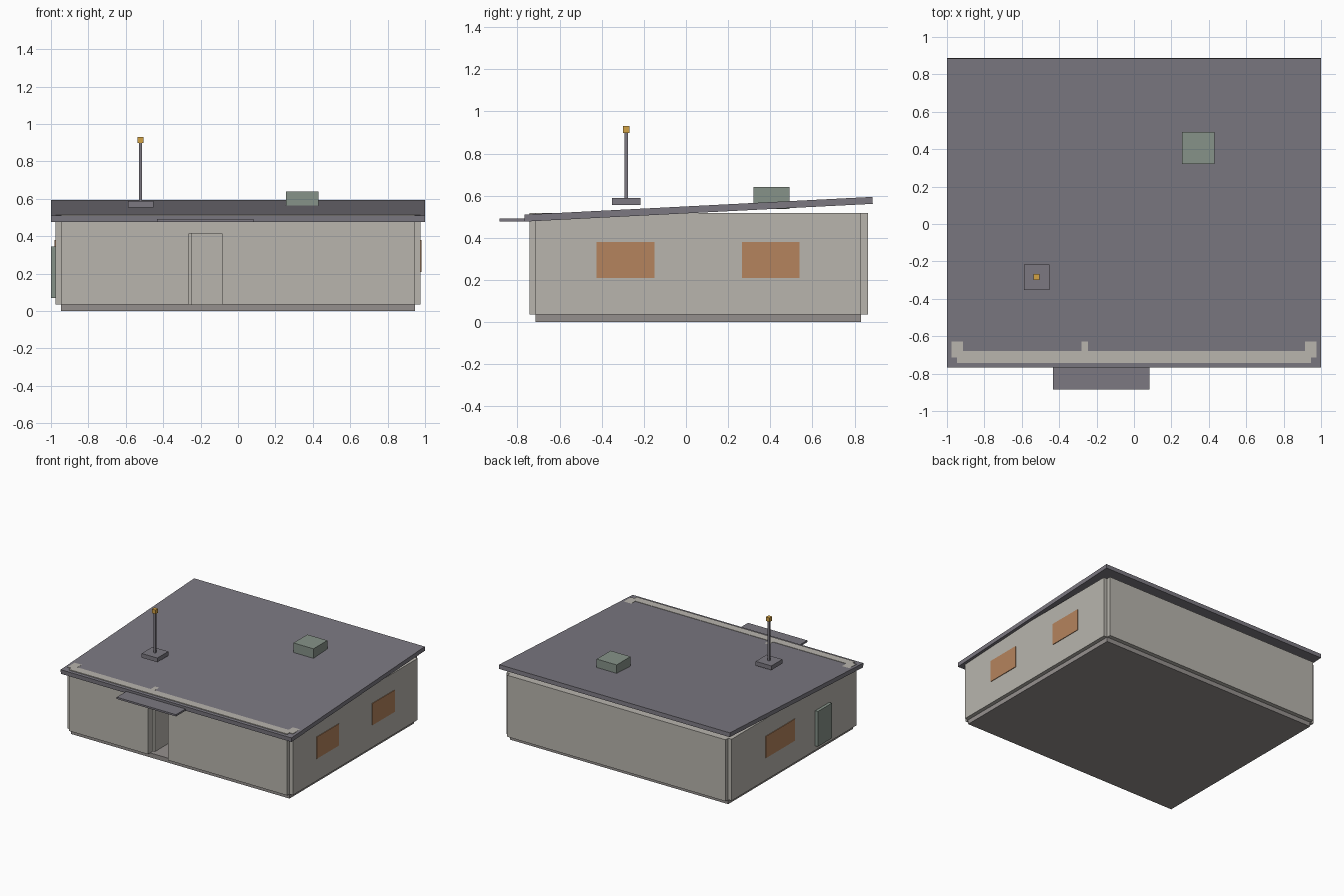
import bpy, bmesh, math
from mathutils import Matrix, Vector

if "Cube" in bpy.data.objects:
    bpy.data.objects.remove(bpy.data.objects["Cube"])


def material(name, rgb):
    m = bpy.data.materials.new(name)
    m.diffuse_color = (*rgb, 1)
    m.use_nodes = True
    m.node_tree.nodes["Principled BSDF"].inputs["Base Color"].default_value = m.diffuse_color
    return m


WALL = material("plaster", (0.48, 0.46, 0.42))
BASE = material("footing_stone", (0.30, 0.28, 0.27))
ROOF = material("roof_sheet", (0.20, 0.19, 0.22))
GLASS = material("amber_window", (0.46, 0.23, 0.11))
GREEN = material("green_metal", (0.24, 0.29, 0.25))
LAMP = material("yellow_lamp", (0.65, 0.36, 0.06))


def finish(name, bm, mat):
    bmesh.ops.recalc_face_normals(bm, faces=bm.faces)
    me = bpy.data.meshes.new(name)
    bm.to_mesh(me)
    bm.free()
    me.materials.append(mat)
    ob = bpy.data.objects.new(name, me)
    bpy.context.collection.objects.link(ob)
    return ob


def box(name, x, y, z, mat):
    """Box from (min, max) ranges, origin at its centre."""
    bm = bmesh.new()
    size = (x[1] - x[0], y[1] - y[0], z[1] - z[0])
    bmesh.ops.create_cube(bm, size=1, matrix=Matrix.Diagonal((*size, 1)))
    ob = finish(name, bm, mat)
    ob.location = (sum(x) / 2, sum(y) / 2, sum(z) / 2)
    return ob


FLOOR, TOP = 0.035, 0.517

# Footing slab, which is also the floor
box("footing", (-0.947, 0.947), (-0.715, 0.83), (0, FLOOR), BASE)

# Front wall: outline with a doorway notch, extruded inwards
outline = [(-0.947, FLOOR), (-0.262, FLOOR), (-0.262, 0.415), (-0.085, 0.415),
           (-0.085, FLOOR), (0.947, FLOOR), (0.947, TOP), (-0.947, TOP)]
bm = bmesh.new()
face = bm.faces.new([bm.verts.new((x, -0.743, z)) for x, z in outline])
ext = bmesh.ops.extrude_face_region(bm, geom=[face])
bmesh.ops.translate(bm, vec=Vector((0, 0.063, 0)),
                    verts=[v for v in ext["geom"] if isinstance(v, bmesh.types.BMVert)])
finish("front_wall", bm, WALL)

# Back wall, side walls and inner partition
box("back_wall", (-0.947, 0.947), (0.80, 0.863), (FLOOR, TOP), WALL)
for name, s in (("left_wall", -1), ("right_wall", 1)):
    box(name, sorted((s * 0.915, s * 0.977)), (-0.715, 0.83), (FLOOR, TOP), WALL)
box("partition", (-0.28, -0.245), (-0.68, 0.80), (FLOOR, TOP), WALL)

# Windows: two on the right, one wider on the left
for i, y in enumerate(((-0.425, -0.15), (0.265, 0.54))):
    box(f"right_window_{i + 1}", (0.965, 0.982), y, (0.21, 0.38), GLASS)
box("left_window", (-0.982, -0.965), (0.05, 0.41), (0.21, 0.38), GLASS)

# Wall cabinet on the left side
box("wall_cabinet", (-1.0, -0.975), (-0.38, -0.205), (0.07, 0.345), GREEN)

# Pitched roof, low at the front
roof = box("roof", (-1, 1), (-0.768, 0.887), (0.519, 0.552), ROOF)
roof.rotation_euler.x = math.radians(2.92)

# Entrance canopy and rooftop vent
box("canopy", (-0.432, 0.082), (-0.885, -0.72), (0.477, 0.491), ROOF)
box("roof_vent", (0.257, 0.43), (0.32, 0.492), (0.537, 0.64), GREEN)

# Beacon mast: base, pole, lamp
CX, CY = -0.521, -0.284
for name, half, z, mat in (("mast_base", 0.068, (0.555, 0.588), ROOF),
                           ("mast_pole", 0.008, (0.588, 0.90), ROOF),
                           ("mast_lamp", 0.016, (0.898, 0.93), LAMP)):
    box(name, (CX - half, CX + half), (CY - half, CY + half), z, mat)
